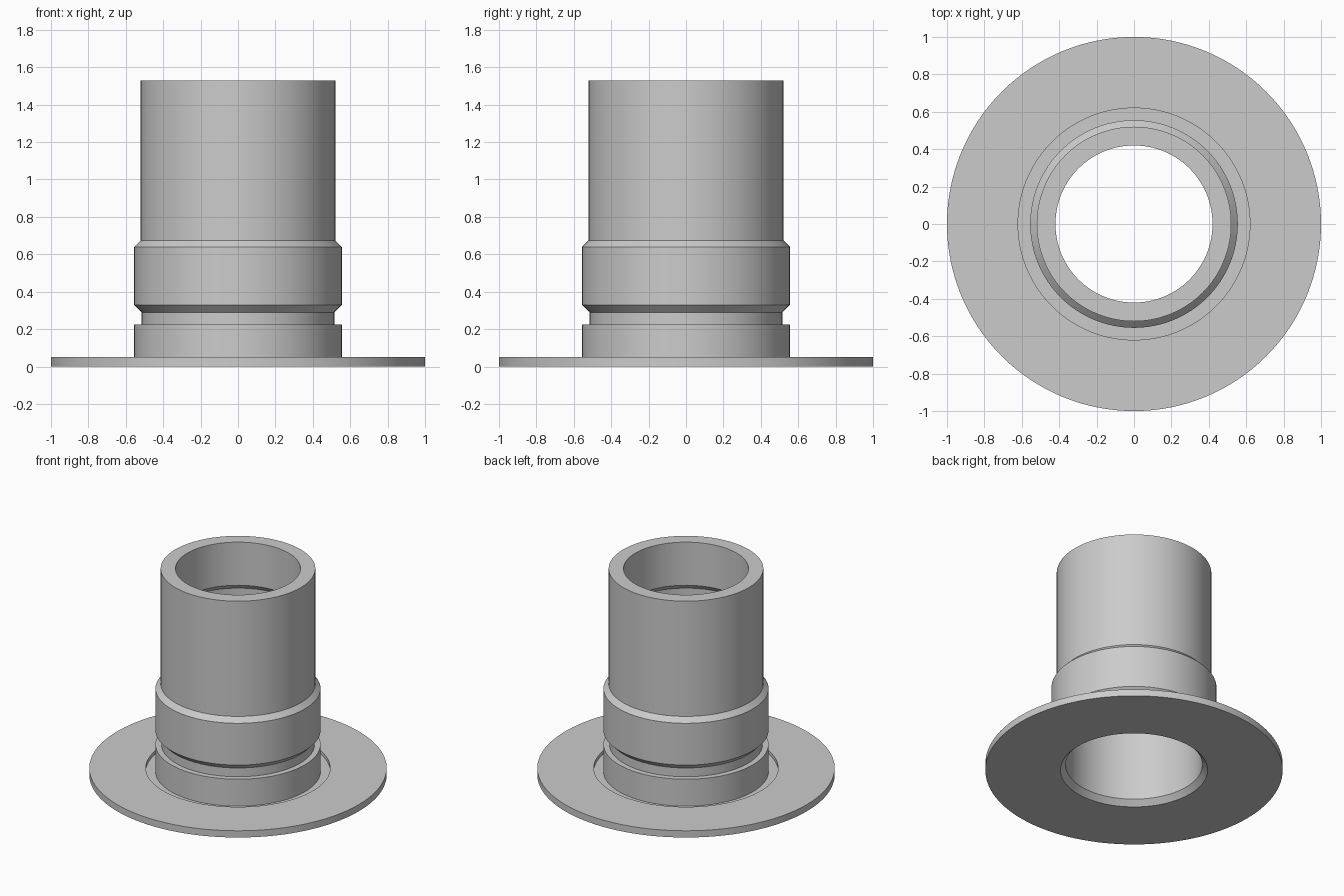
import bpy, bmesh, math

cube = bpy.data.objects.get("Cube")
if cube:
    bpy.data.objects.remove(cube, do_unlink=True)

SEGMENTS = 128

grey = bpy.data.materials.new("plain grey")
grey.use_nodes = True
COLOUR = (0.6, 0.6, 0.6, 1)
grey.diffuse_color = COLOUR
grey.node_tree.nodes["Principled BSDF"].inputs["Base Color"].default_value = COLOUR


def lathe(name, profile):
    """Turn a closed (radius, height) profile round the z axis."""
    bm = bmesh.new()
    rings = []
    for i in range(SEGMENTS):
        a = 2 * math.pi * i / SEGMENTS
        rings.append([bm.verts.new((r * math.cos(a), r * math.sin(a), z)) for r, z in profile])
    n = len(profile)
    for i in range(SEGMENTS):
        here, there = rings[i], rings[(i + 1) % SEGMENTS]
        for j in range(n):
            k = (j + 1) % n
            bm.faces.new((here[j], there[j], there[k], here[k]))
    bmesh.ops.recalc_face_normals(bm, faces=bm.faces)
    mesh = bpy.data.meshes.new(name)
    bm.to_mesh(mesh)
    bm.free()
    mesh.materials.append(grey)
    obj = bpy.data.objects.new(name, mesh)
    bpy.context.collection.objects.link(obj)
    bpy.ops.object.select_all(action="DESELECT")
    obj.select_set(True)
    bpy.context.view_layer.objects.active = obj
    bpy.ops.object.shade_smooth_by_angle(angle=math.radians(30))
    return obj


# Flange, shallow ring recess, collars and tube are one turned piece
lathe("flanged_tube", [
    # flange and its recess
    (0.495, 0), (1, 0), (1, 0.05), (0.62, 0.05), (0.62, 0.025), (0.555, 0.025),
    # lower collar and neck groove
    (0.555, 0.225), (0.515, 0.225), (0.515, 0.29),
    # chamfered upper collar
    (0.555, 0.33), (0.555, 0.64), (0.52, 0.675),
    # tube rim
    (0.52, 1.53), (0.42, 1.53),
    # bore, widening downwards, with a chamfered mouth
    (0.42, 1.21), (0.46, 1.17), (0.46, 0.04),
])
